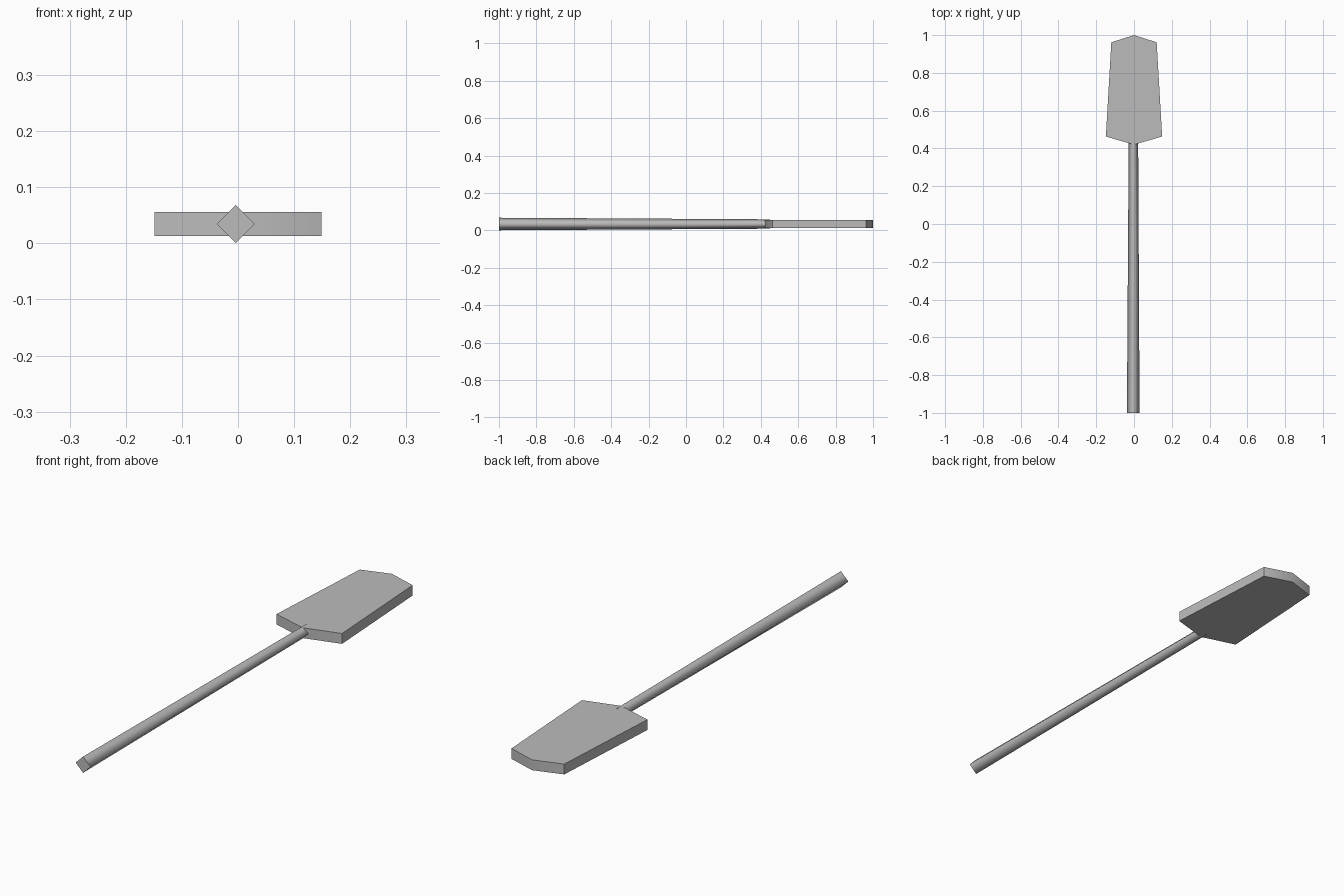
import bpy, bmesh
from mathutils import Vector

cube = bpy.data.objects.get("Cube")
if cube:
    bpy.data.objects.remove(cube, do_unlink=True)

grey = bpy.data.materials.new("plain grey")
grey.use_nodes = True
grey.diffuse_color = (0.5, 0.5, 0.5, 1)
grey.node_tree.nodes["Principled BSDF"].inputs["Base Color"].default_value = (0.5, 0.5, 0.5, 1)


def loft(name, start, end, max_angle=None):
    """Solid between two matching loops; returns the object."""
    bm = bmesh.new()
    a = [bm.verts.new(p) for p in start]
    b = [bm.verts.new(p) for p in end]
    caps = [bm.faces.new(a), bm.faces.new(b)]
    n = len(a)
    for i in range(n):
        j = (i + 1) % n
        bm.faces.new((a[i], a[j], b[j], b[i]))
    bmesh.ops.recalc_face_normals(bm, faces=bm.faces)
    # Sides shade smoothly, caps and steep corners stay crisp
    for f in bm.faces:
        f.smooth = f not in caps
    for e in bm.edges:
        on_cap = any(f in caps for f in e.link_faces)
        steep = max_angle is not None and e.calc_face_angle() > max_angle
        e.smooth = not (on_cap or steep)
    mesh = bpy.data.meshes.new(name)
    bm.to_mesh(mesh)
    bm.free()
    mesh.materials.append(grey)
    obj = bpy.data.objects.new(name, mesh)
    bpy.context.collection.objects.link(obj)
    return obj


def diamond(x, y, z, r):
    return [Vector((x + dx * r, y, z + dz * r))
            for dx, dz in ((1, 0), (0, 1), (-1, 0), (0, -1))]


MID = 0.0345

# Tapered four-sided shaft
loft("shaft", diamond(-0.004, -1, MID, 0.0335), diamond(-0.003, 0.45, MID, 0.025))

# Flat blade: right half of the outline, mirrored
half = [(0, 0.42), (0.149, 0.463), (0.12, 0.962), (0, 1)]
outline = half + [(-x, y) for x, y in half[2:0:-1]]
loft("blade",
     [Vector((x, y, MID - 0.0213)) for x, y in outline],
     [Vector((x, y, MID + 0.0213)) for x, y in outline], max_angle=0.75)
